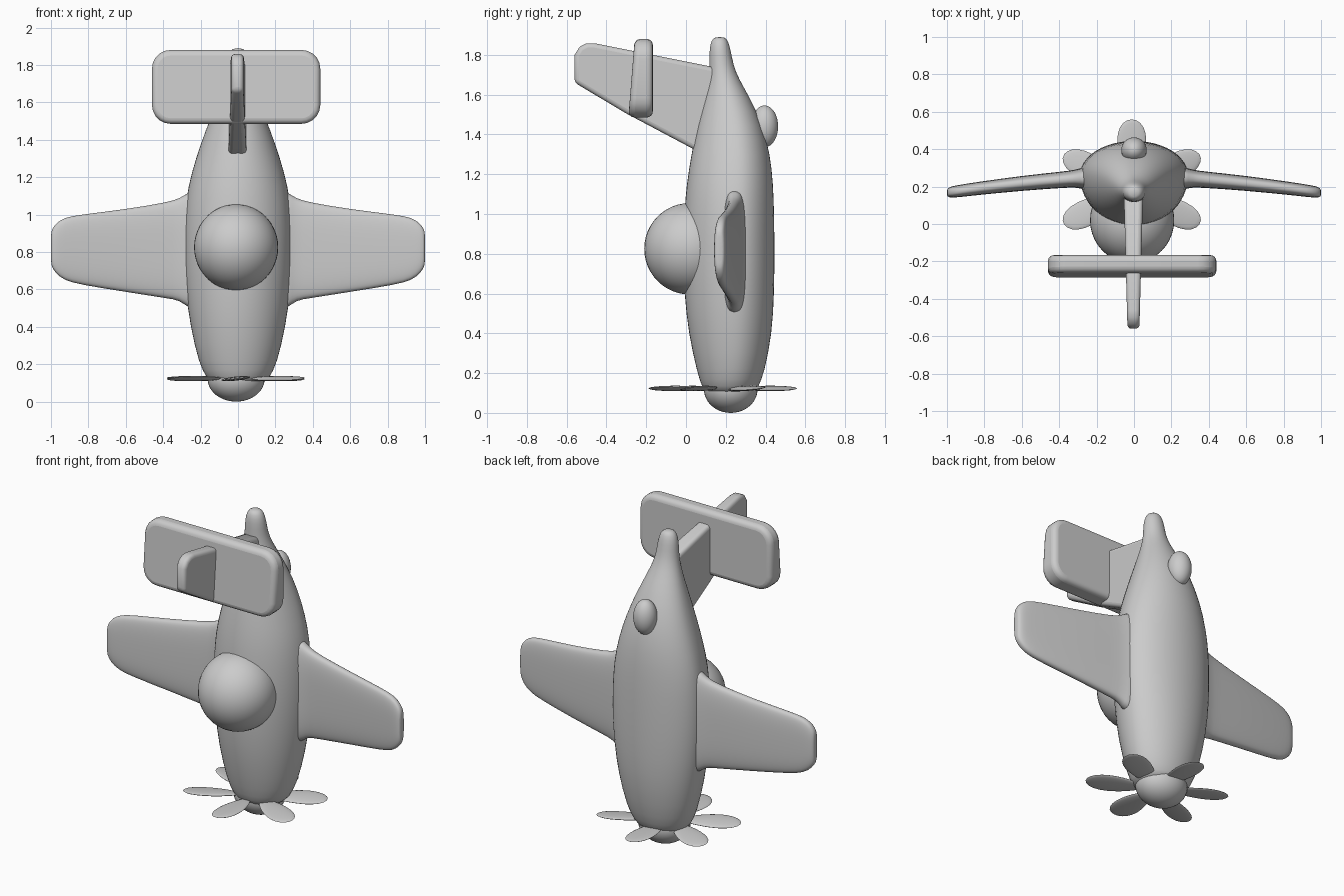
import bpy, bmesh, math
from mathutils import Matrix, Vector

if "Cube" in bpy.data.objects:
    bpy.data.objects.remove(bpy.data.objects["Cube"])


def make_object(name, bm, subsurf=0, mirror=False, bevel=0):
    bmesh.ops.recalc_face_normals(bm, faces=bm.faces)
    me = bpy.data.meshes.new(name)
    bm.to_mesh(me)
    bm.free()
    ob = bpy.data.objects.new(name, me)
    bpy.context.collection.objects.link(ob)
    if mirror:
        ob.modifiers.new("mirror", 'MIRROR')
    if bevel:
        m = ob.modifiers.new("bevel", 'BEVEL')
        m.width, m.segments, m.limit_method = bevel, 4, 'ANGLE'
        m.angle_limit = math.radians(40)
    if subsurf:
        m = ob.modifiers.new("subsurf", 'SUBSURF')
        m.levels = m.render_levels = subsurf
    bpy.ops.object.select_all(action='DESELECT')
    bpy.context.view_layer.objects.active = ob
    ob.select_set(True)
    bpy.ops.object.shade_smooth_by_angle(angle=math.radians(50))
    return ob


def loft(name, rings, **kw):
    """Skin a list of equal-length point rings and cap both ends."""
    bm = bmesh.new()
    vs = [[bm.verts.new(p) for p in r] for r in rings]
    n = len(vs[0])
    for a, b in zip(vs, vs[1:]):
        for i in range(n):
            j = (i + 1) % n
            bm.faces.new((a[i], a[j], b[j], b[i]))
    bm.faces.new(vs[0])
    bm.faces.new(vs[-1])
    return make_object(name, bm, **kw)


def plate(name, points, to_3d, bevel):
    """Extrude a 2D outline between sides -1 and +1; to_3d maps (u, v, side)."""
    rings = [[to_3d(u, v, s) for u, v in points] for s in (-1, 1)]
    return loft(name, rings, bevel=bevel)


def ellipsoid(name, centre, radii):
    bm = bmesh.new()
    bmesh.ops.create_uvsphere(bm, u_segments=40, v_segments=24, radius=1)
    bmesh.ops.scale(bm, vec=radii, verts=bm.verts)
    bmesh.ops.translate(bm, vec=centre, verts=bm.verts)
    return make_object(name, bm)


def spow(v, p):
    return math.copysign(abs(v) ** p, v)


N = 24
ANG = [2 * math.pi * i / N for i in range(N)]

# Fuselage: egg-shaped sections (z, half width, front y, back y, widest y)
SECTIONS = [
    (0.09, 0.14, 0.10, 0.34, 0.23), (0.13, 0.17, 0.08, 0.365, 0.23),
    (0.20, 0.21, 0.055, 0.395, 0.24), (0.40, 0.257, 0.01, 0.435, 0.25),
    (0.60, 0.285, -0.012, 0.445, 0.26), (0.80, 0.295, -0.018, 0.447, 0.26),
    (1.00, 0.29, -0.012, 0.445, 0.26), (1.15, 0.27, 0.00, 0.44, 0.26),
    (1.30, 0.228, 0.025, 0.425, 0.26), (1.45, 0.175, 0.055, 0.385, 0.25),
    (1.58, 0.122, 0.09, 0.325, 0.22), (1.68, 0.083, 0.115, 0.265, 0.19),
    (1.75, 0.066, 0.118, 0.238, 0.178), (1.82, 0.062, 0.117, 0.226, 0.172),
    (1.87, 0.048, 0.125, 0.212, 0.17), (1.89, 0.025, 0.145, 0.195, 0.17),
]
loft("fuselage", [
    [(hx * math.cos(a), yc + math.sin(a) * ((yb - yc) if math.sin(a) > 0 else (yc - yf)), z)
     for a in ANG] for z, hx, yf, yb, yc in SECTIONS], subsurf=1)

# Wings: flat rounded sections (x, low z, high z, centre y, half thickness)
WING = [
    (0.20, 0.48, 1.14, 0.245, 0.07), (0.27, 0.50, 1.12, 0.245, 0.06),
    (0.31, 0.54, 1.088, 0.243, 0.047), (0.38, 0.55, 1.067, 0.237, 0.044),
    (0.60, 0.585, 1.03, 0.218, 0.04), (0.85, 0.625, 1.0, 0.188, 0.035),
    (0.93, 0.648, 0.985, 0.177, 0.033), (0.975, 0.685, 0.953, 0.171, 0.031),
    (0.995, 0.72, 0.92, 0.168, 0.024), (1.0, 0.74, 0.90, 0.168, 0.014),
]
loft("wings", [
    [(x, yc + t * spow(math.sin(a), 0.6),
      (lo + hi) / 2 + (hi - lo) / 2 * spow(math.cos(a), 0.75))
     for a in ANG] for x, lo, hi, yc, t in WING], subsurf=1, mirror=True)

# Cockpit canopy
ellipsoid("canopy", (-0.01, 0.02, 0.825), (0.225, 0.23, 0.23))

# Tail fin, thicker towards the fuselage
FIN = [(0.2, 1.24), (0.03, 1.33), (-0.3, 1.505), (-0.56, 1.66), (-0.56, 1.80),
       (-0.535, 1.84), (-0.50, 1.858), (-0.46, 1.858), (0.13, 1.74), (0.2, 1.68)]
plate("tail_fin", FIN,
      lambda y, z, s: (-0.003 + s * (0.047 + 0.027 * y), y, z), 0.022)

# Tailplane with rounded corners, its front face slightly tilted
corners = []
for cx, cz, start in ((0.34, 1.78, 0), (-0.36, 1.78, 90), (-0.36, 1.585, 180), (0.34, 1.585, 270)):
    for k in range(6):
        a = math.radians(start + 18 * k)
        corners.append((cx + 0.1 * math.cos(a), cz + 0.1 * math.sin(a)))
plate("tailplane", corners,
      lambda x, z, s: (x, -0.167 if s > 0 else -0.29 + 0.08 * (z - 1.48), z), 0.03)

# Tail wheel
ellipsoid("tail_wheel", (0, 0.395, 1.44), (0.068, 0.068, 0.105))

# Propeller hub
ellipsoid("propeller_hub", (-0.01, 0.225, 0.12), (0.152, 0.135, 0.12))

# Propeller: six petal-shaped blades with a little pitch
bm = bmesh.new()
for i in range(6):
    new = bmesh.ops.create_uvsphere(bm, u_segments=24, v_segments=12, radius=1)["verts"]
    for v in new:
        x, y, z = v.co
        v.co = Vector((0.225 + 0.155 * x, 0.068 * y * (1 + 0.3 * x), 0.011 * z))
    turn = Matrix.Rotation(math.radians(30 + 60 * i), 4, 'Z') @ Matrix.Rotation(0.12, 4, 'X')
    stretch = Matrix.Diagonal((1.1, 0.985, 1, 1))
    place = Matrix.Translation((-0.012, 0.185, 0.123))
    bmesh.ops.transform(bm, matrix=place @ stretch @ turn, verts=new)
make_object("propeller_blades", bm)
